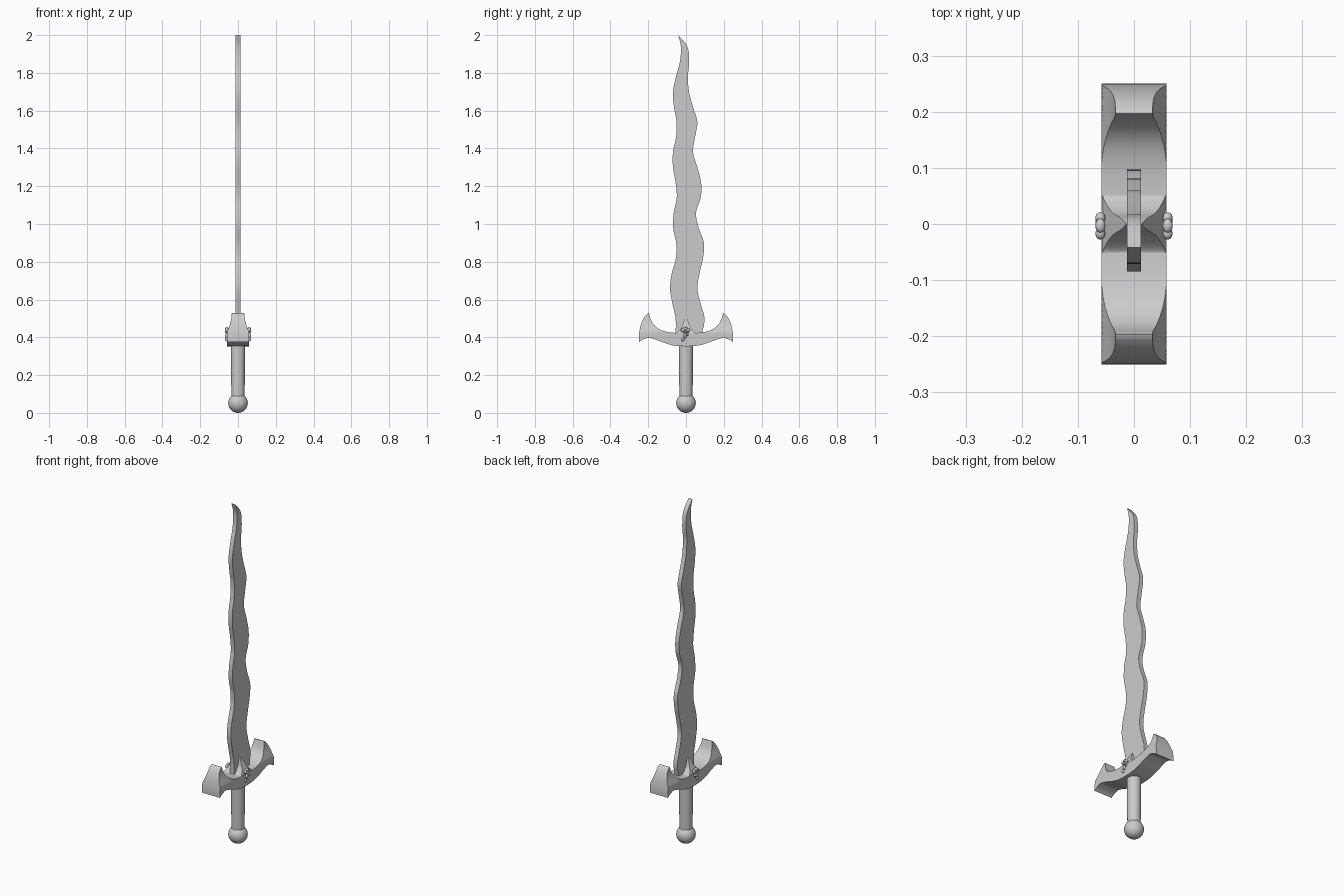
import bpy, bmesh, math
from mathutils import Vector

if "Cube" in bpy.data.objects:
    bpy.data.objects.remove(bpy.data.objects["Cube"], do_unlink=True)

GREY = (0.6, 0.6, 0.6, 1)
metal = bpy.data.materials.new("plain grey")
metal.use_nodes = True
metal.diffuse_color = GREY
metal.node_tree.nodes["Principled BSDF"].inputs["Base Color"].default_value = GREY


def finish(bm, name, angle=30):
    bmesh.ops.recalc_face_normals(bm, faces=bm.faces)
    mesh = bpy.data.meshes.new(name)
    bm.to_mesh(mesh)
    bm.free()
    obj = bpy.data.objects.new(name, mesh)
    bpy.context.collection.objects.link(obj)
    mesh.materials.append(metal)
    bpy.ops.object.select_all(action='DESELECT')
    obj.select_set(True)
    bpy.context.view_layer.objects.active = obj
    bpy.ops.object.shade_smooth_by_angle(angle=math.radians(angle))
    return obj


def spline(points, steps=4):
    """Smooth curve through all points (Catmull-Rom)."""
    p = [Vector(q) for q in points]
    p = [2 * p[0] - p[1]] + p + [2 * p[-1] - p[-2]]
    out = []
    for a, b, c, d in zip(p, p[1:], p[2:], p[3:]):
        for i in range(steps):
            t = i / steps
            out.append((2 * b + (c - a) * t + (2 * a - 5 * b + 4 * c - d) * t ** 2
                        + (3 * b - a - 3 * c + d) * t ** 3) / 2)
    return out + [p[-2]]


def slab(name, half, width, rows=10):
    """Solid mirrored in y from (y, bottom, top) stations; width(z) sets its half thickness."""
    stations = [(-y, b, t) for y, b, t in reversed(half[1:])] + list(half)
    bm = bmesh.new()
    rings = []
    for y, b, t in stations:
        zs = [b + (t - b) * i / rows for i in range(rows + 1)]
        ring = [bm.verts.new((width(z), y, z)) for z in zs]
        ring += [bm.verts.new((-width(z), y, z)) for z in reversed(zs)]
        rings.append(ring)
    n = len(rings[0])
    for r, s in zip(rings, rings[1:]):
        for i in range(n):
            j = (i + 1) % n
            bm.faces.new((r[i], r[j], s[j], s[i]))
    for end in (rings[0], rings[-1]):
        for i in range(rows):
            bm.faces.new((end[i], end[i + 1], end[-i - 2], end[-i - 1]))
    return finish(bm, name)


# Wavy blade: edge offsets in thousandths at even heights, joined at the tip
BACK = [-55, -55, -72, -85, -75, -53, -52, -68, -65, -49,
        -55, -69, -69, -53, -50, -64, -69, -53, -32, -27]
FRONT = [85, 98, 77, 60, 72, 90, 95, 67, 53, 78,
         80, 60, 37, 48, 60, 37, 16, 10, 17, 7]
tip = (-0.042, 2)
back, front = (spline([(y / 1000, 0.42 + 0.08 * i) for i, y in enumerate(e)] + [tip])
               for e in (BACK, FRONT))
bm = bmesh.new()
outline = back + front[-2::-1]
face = bm.faces.new([bm.verts.new((-0.0125, y, z)) for y, z in outline])
side = bmesh.ops.extrude_face_region(bm, geom=[face])
bmesh.ops.translate(bm, vec=(0.025, 0, 0),
                    verts=[v for v in side["geom"] if isinstance(v, bmesh.types.BMVert)])
finish(bm, "blade")


# Crossguard with upswept, flared ends whose sides narrow towards the top
def guard_width(z):
    t = min(max((z - 0.43) / 0.098, 0), 1)
    return 0.058 - 0.025 * math.sin(t * math.pi / 2)


guard = spline([(0, .352, .424), (.06, .356, .424), (.11, .369, .431), (.15, .384, .448),
                (.18, .394, .48), (.197, .397, .528)])
guard += spline([(.203, .397, .526), (.222, .391, .505), (.238, .383, .47),
                 (.247, .376, .43), (.25, .374, .40)])
slab("crossguard", guard, guard_width)


# Pointed collar hugging the base of the blade
def collar_width(z):
    t = min(max((z - 0.42) / 0.09, 0), 1)
    return 0.0575 - 0.044 * t

slab("blade_collar", spline([(0, .4, .51), (.01, .4, .49), (.022, .4, .455),
                             (.045, .4, .427), (.06, .4, .422)]), collar_width)

# Grip
bm = bmesh.new()
bmesh.ops.create_cone(bm, cap_ends=True, segments=24, radius1=0.035, radius2=0.038, depth=0.28)
bmesh.ops.translate(bm, vec=(0, 0, 0.22), verts=bm.verts)
finish(bm, "grip")

# Round pommel
bm = bmesh.new()
bmesh.ops.create_uvsphere(bm, u_segments=32, v_segments=16, radius=0.052)
bmesh.ops.translate(bm, vec=(0, 0, 0.052), verts=bm.verts)
finish(bm, "pommel")

# Small beaded ornament on each face of the guard: (y, z, radius y, radius z)
BEADS = [(-.017, .438, .011, .010), (-.003, .446, .013, .008), (.011, .438, .010, .010),
         (0, .428, .016, .006), (-.006, .408, .007, .014), (-.017, .388, .008, .009),
         (.006, .412, .008, .005)]
for sx, label in ((1, "left"), (-1, "right")):
    bm = bmesh.new()
    for y, z, ry, rz in BEADS:
        bead = bmesh.ops.create_uvsphere(bm, u_segments=12, v_segments=8, radius=1)["verts"]
        bmesh.ops.scale(bm, vec=(0.009, ry, rz), verts=bead)
        bmesh.ops.translate(bm, vec=(sx * 0.06, y, z), verts=bead)
    finish(bm, label + "_guard_ornament", 60)
